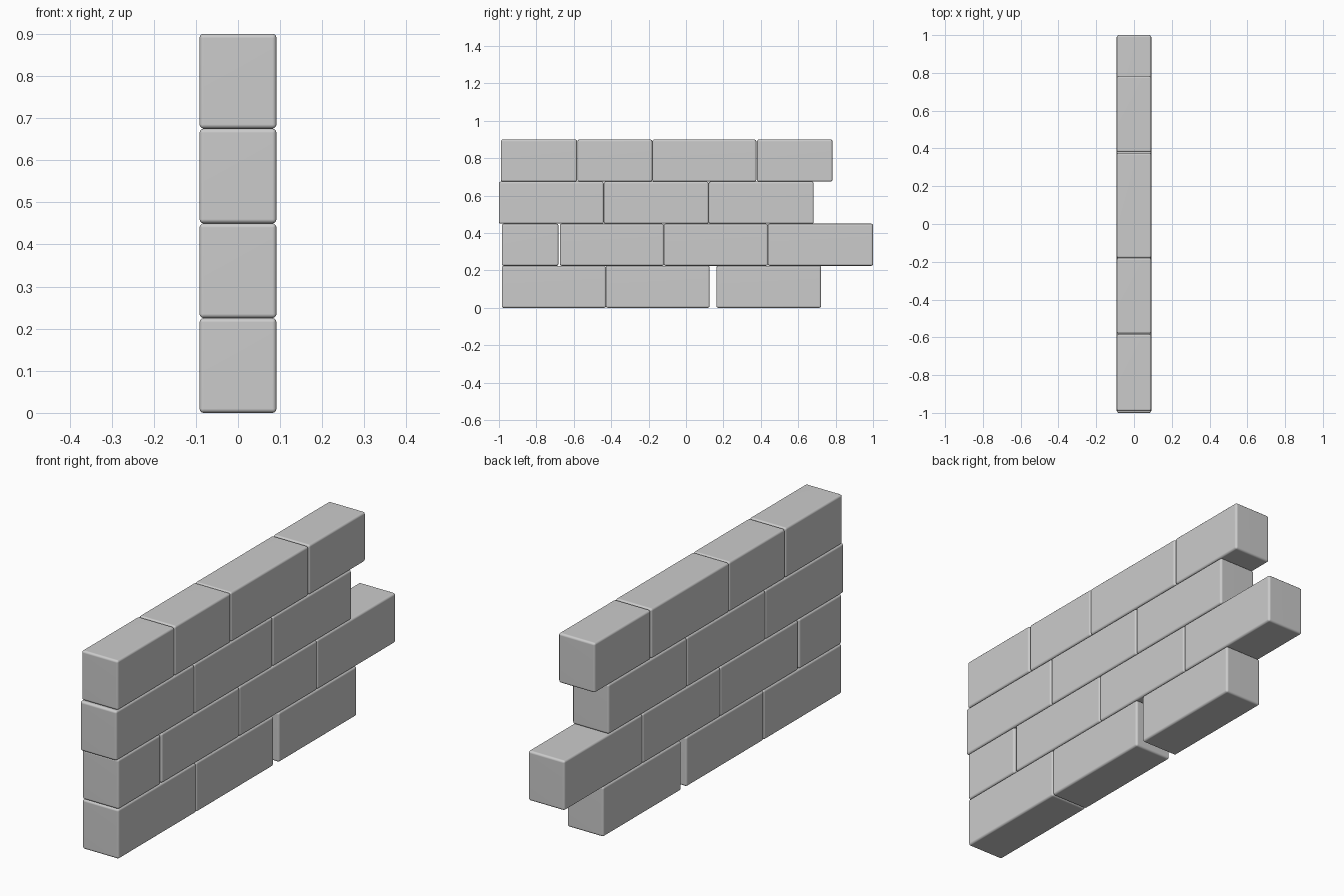
import bpy

if "Cube" in bpy.data.objects:
    bpy.data.objects.remove(bpy.data.objects["Cube"])

HALF_DEPTH = 0.0915
COURSE_H = 0.225

# start and end of each brick along y, from the bottom course up
courses = [
    [(-0.985, -0.428), (-0.428, 0.126), (0.163, 0.722)],
    [(-0.985, -0.682), (-0.674, -0.118), (-0.118, 0.438), (0.438, 1.0)],
    [(-1.0, -0.44), (-0.44, 0.121), (0.121, 0.683)],
    [(-0.99, -0.583), (-0.58, -0.18), (-0.18, 0.376), (0.38, 0.783)],
]


def brick(name, y0, y1, z0, z1):
    bpy.ops.mesh.primitive_cube_add(size=1, location=(0, (y0 + y1) / 2, (z0 + z1) / 2))
    ob = bpy.context.object
    ob.name = name
    ob.scale = (2 * HALF_DEPTH, y1 - y0, z1 - z0)
    bpy.ops.object.transform_apply(location=False, rotation=False, scale=True)
    # rounded edges
    bev = ob.modifiers.new("rounded_edges", 'BEVEL')
    bev.width = 0.01
    bev.segments = 3
    bpy.ops.object.shade_smooth()
    wn = ob.modifiers.new("flat_sides", 'WEIGHTED_NORMAL')
    wn.keep_sharp = True


# four courses of bricks
for row, spans in enumerate(courses):
    for col, (y0, y1) in enumerate(spans):
        brick(f"brick_course{row + 1}_{col + 1}", y0, y1,
              row * COURSE_H, (row + 1) * COURSE_H)
